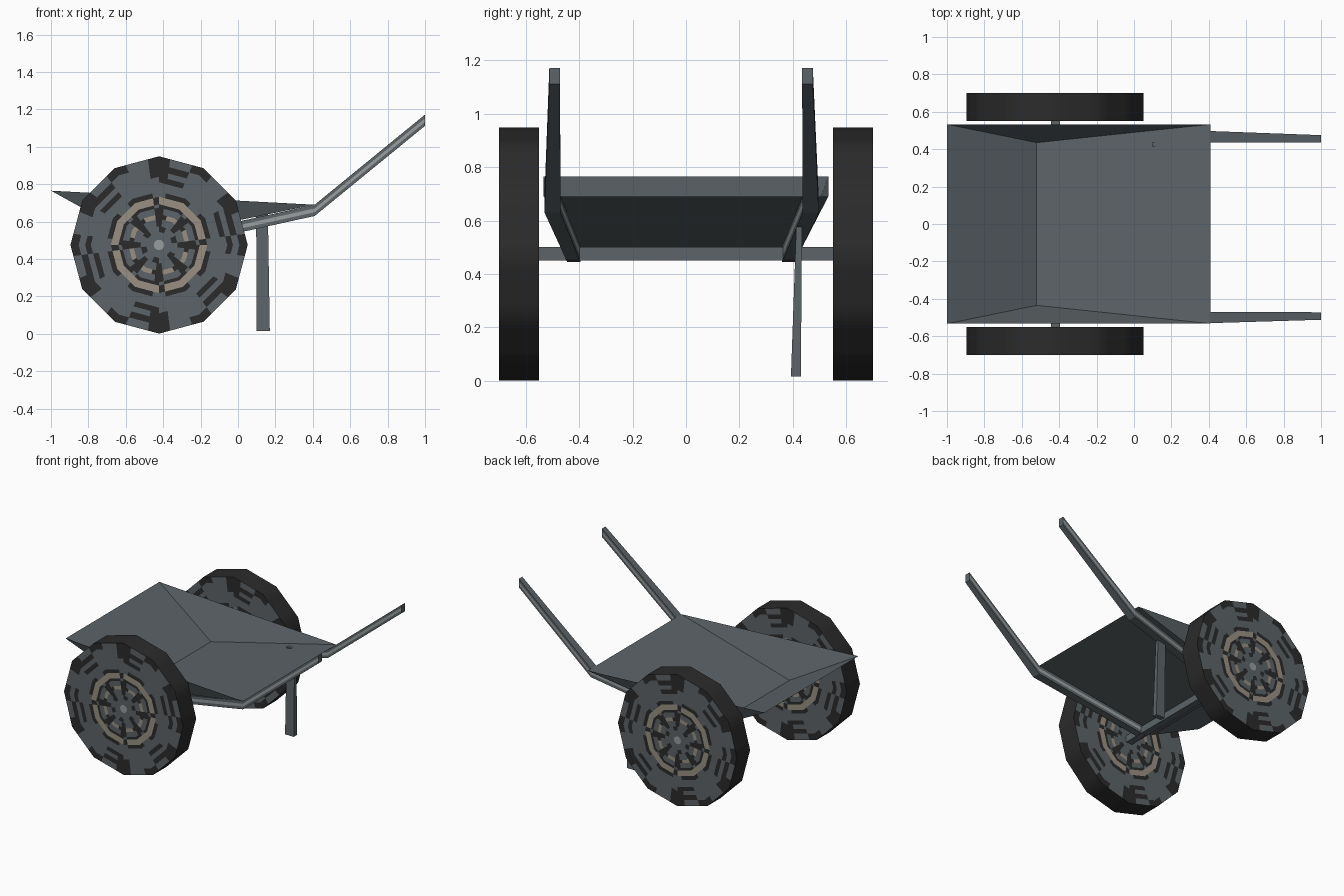
import bpy, bmesh, math
from mathutils import Vector

if "Cube" in bpy.data.objects:
    bpy.data.objects.remove(bpy.data.objects["Cube"])


def material(name, rgb):
    m = bpy.data.materials.new(name)
    m.diffuse_color = (*rgb, 1)
    m.use_nodes = True
    m.node_tree.nodes["Principled BSDF"].inputs["Base Color"].default_value = m.diffuse_color
    return m


STEEL, DARK, PALE, TAN = range(4)
MATS = [material("grey steel", (0.107, 0.127, 0.138)),
        material("dark rubber", (0.024, 0.024, 0.024)),
        material("pale worn steel", (0.32, 0.34, 0.34)),
        material("tan rim", (0.32, 0.28, 0.22))]


def finish(name, bm, fix=True):
    if fix:
        bmesh.ops.recalc_face_normals(bm, faces=bm.faces)
    me = bpy.data.meshes.new(name)
    bm.to_mesh(me)
    bm.free()
    for m in MATS:
        me.materials.append(m)
    ob = bpy.data.objects.new(name, me)
    bpy.context.collection.objects.link(ob)
    return ob


def loft(name, rings, rule=lambda j: STEEL):
    """Skin equal point rings into a closed bar; rule colours each side strip."""
    bm = bmesh.new()
    loops = [[bm.verts.new(p) for p in ring] for ring in rings]
    n = len(loops[0])
    for a, b in zip(loops, loops[1:]):
        for j in range(n):
            f = bm.faces.new((a[j], a[(j + 1) % n], b[(j + 1) % n], b[j]))
            f.material_index = rule(j)
    bm.faces.new(loops[0])
    bm.faces.new(loops[-1])
    return finish(name, bm)


# Tray: folded open sheet with triangular sides
bm = bmesh.new()
rows = [[bm.verts.new((x, s * y, z)) for s in (-1, 1)]
        for x, y, z in ((-1, .533, .765), (-.52, .435, .50), (.41, .533, .69))]
(a0, a1), (b0, b1), (c0, c1) = rows
for f in ((a0, b0, b1, a1), (b0, c0, c1, b1), (a0, c0, b0), (a1, b1, c1)):
    bm.faces.new(f)
for f in bm.faces:
    f.normal_update()
    if f.normal.z < 0:
        f.normal_flip()
finish("tray", bm, fix=False)


# Handles: bent bars from the axle, under the tray, up to the grips
def bar_ring(x, y, z, w, h=.06):
    side = (-.5, -.17, .17, .5)
    return ([(x, y - w / 2, z + t * h) for t in side] +
            [(x, y + w / 2, z + t * h) for t in reversed(side)])


for name, ys in (("near_handle", (-.42, -.50, -.492)), ("far_handle", (.385, .467, .455))):
    loft(name, [bar_ring(-.43, ys[0], .475, .05),
                bar_ring(.41, ys[1], .66, .06),
                bar_ring(1.0, ys[2], 1.142, .04)],
         lambda j: PALE if j in (1, 5) else STEEL)

# Single prop leg
loft("prop_leg", [[(x0, y0, z), (x1, y0, z), (x1, y1, z), (x0, y1, z)]
                  for x0, x1, y0, y1, z in ((.10, .17, .393, .43, .015),
                                            (.097, .16, .415, .435, .637))])

# Axle
loft("axle", [[(-.445, y, .45), (-.395, y, .45), (-.395, y, .50), (-.445, y, .50)]
              for y in (-.56, .56)])

# Wheels: 12-sided drums with patterned faces
R, N = .474, 48
# outer radius of each band, colours, period and number of sectors in first colour
BANDS = [(.028, PALE, PALE, 1, 1), (.07, STEEL, STEEL, 1, 1),
         (.10, DARK, STEEL, 8, 3), (.14, STEEL, DARK, 6, 4),
         (.165, TAN, DARK, 6, 3), (.20, STEEL, DARK, 6, 4),
         (.218, DARK, STEEL, 6, 5), (.258, TAN, DARK, 12, 11),
         (.285, DARK, STEEL, 6, 4), (.335, STEEL, STEEL, 1, 1),
         (.365, DARK, STEEL, 8, 3), (.395, STEEL, DARK, 12, 10),
         (.43, DARK, STEEL, 8, 4), (R, STEEL, DARK, 4, 2)]


def corner(k):
    a = math.radians(30 * k)
    return Vector((math.cos(a), 0, math.sin(a)))


def rim_point(k):
    return corner(k // 4).lerp(corner(k // 4 + 1), (k % 4) / 4)


def wheel(name, yc):
    bm = bmesh.new()
    outer = []
    for y in (yc - .075, yc + .075):
        centre = Vector((-.422, y, .475))
        hub = bm.verts.new(centre)
        prev = None
        for r, c1, c2, period, count in BANDS:
            ring = [bm.verts.new(centre + rim_point(k) * r) for k in range(N)]
            for k in range(N):
                n = (k + 1) % N
                f = bm.faces.new((prev[k], prev[n], ring[n], ring[k]) if prev
                                 else (hub, ring[n], ring[k]))
                # shift by one sector so the outer dark marks sit on the corners
                f.material_index = c1 if (k - 1) % period < count else c2
            prev = ring
        outer.append(prev)
    for k in range(N):
        n = (k + 1) % N
        f = bm.faces.new((outer[0][k], outer[0][n], outer[1][n], outer[1][k]))
        f.material_index = DARK
    ob = finish(name, bm)
    bpy.ops.object.select_all(action='DESELECT')
    ob.select_set(True)
    bpy.context.view_layer.objects.active = ob
    bpy.ops.object.shade_smooth_by_angle(angle=math.radians(40))


wheel("near_wheel", -.625)
wheel("far_wheel", .625)
